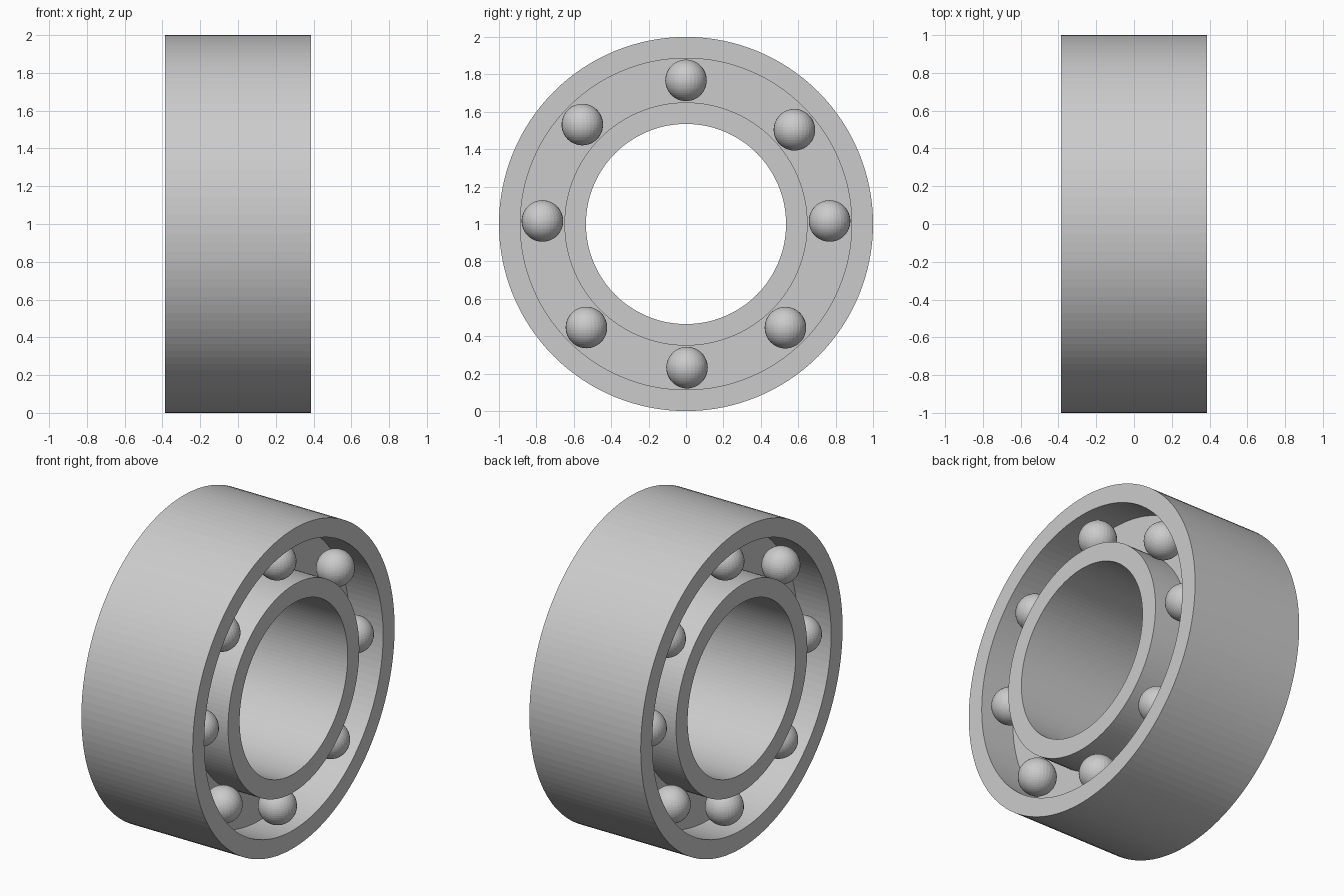
import bpy
import bmesh
from math import cos, sin, radians, tau
from mathutils import Vector

cube = bpy.data.objects.get("Cube")
if cube:
    bpy.data.objects.remove(cube, do_unlink=True)

HALF_WIDTH = 0.386
WEB_HALF = 0.155
BALL_RADIUS = 0.111
BALL_ORBIT = 0.768
BALL_X = 0.27
SEGMENTS = 128

steel = bpy.data.materials.new("steel_grey")
steel.use_nodes = True
grey = (0.6, 0.6, 0.6, 1)
steel.diffuse_color = grey
steel.node_tree.nodes["Principled BSDF"].inputs["Base Color"].default_value = grey


def add_object(name, bm):
    bmesh.ops.recalc_face_normals(bm, faces=bm.faces)
    mesh = bpy.data.meshes.new(name)
    bm.to_mesh(mesh)
    bm.free()
    mesh.materials.append(steel)
    obj = bpy.data.objects.new(name, mesh)
    bpy.context.collection.objects.link(obj)
    obj.location.z = 1
    return obj


def add_ring(name, inner, outer, half):
    """Rectangular section turned around the x axis."""
    bm = bmesh.new()
    section = [(-half, inner), (half, inner), (half, outer), (-half, outer)]
    verts = [bm.verts.new((x, 0, r)) for x, r in section]
    edges = [bm.edges.new((verts[i - 1], verts[i])) for i in range(4)]
    bmesh.ops.spin(bm, geom=verts + edges, cent=Vector(), axis=(1, 0, 0),
                   angle=tau, steps=SEGMENTS, use_merge=True)
    bmesh.ops.remove_doubles(bm, verts=bm.verts, dist=0.0001)
    return add_object(name, bm)


# Races and the web that joins them
add_ring("outer_race", 0.886, 1.0, HALF_WIDTH)
add_ring("inner_race", 0.535, 0.65, HALF_WIDTH)
add_ring("centre_web", 0.645, 0.891, WEB_HALF)

# Two rows of loosely spaced balls, sharing one mesh
bm = bmesh.new()
bmesh.ops.create_uvsphere(bm, u_segments=32, v_segments=24, radius=BALL_RADIUS)
first = add_object("ball", bm)
ball_mesh = first.data
bpy.data.objects.remove(first)
for side, x in (("right", BALL_X), ("left", -BALL_X)):
    # The +x end is the model's left when it faces the front
    label = "left" if x > 0 else "right"
    for i, degrees in enumerate((1.2, 41, 90, 136.2, 178.8, 226.1, 270.4, 313.8)):
        a = radians(degrees)
        ball = bpy.data.objects.new(f"{label}_ball_{i + 1}", ball_mesh)
        ball.location = (x, BALL_ORBIT * cos(a), 1 + BALL_ORBIT * sin(a))
        bpy.context.collection.objects.link(ball)
